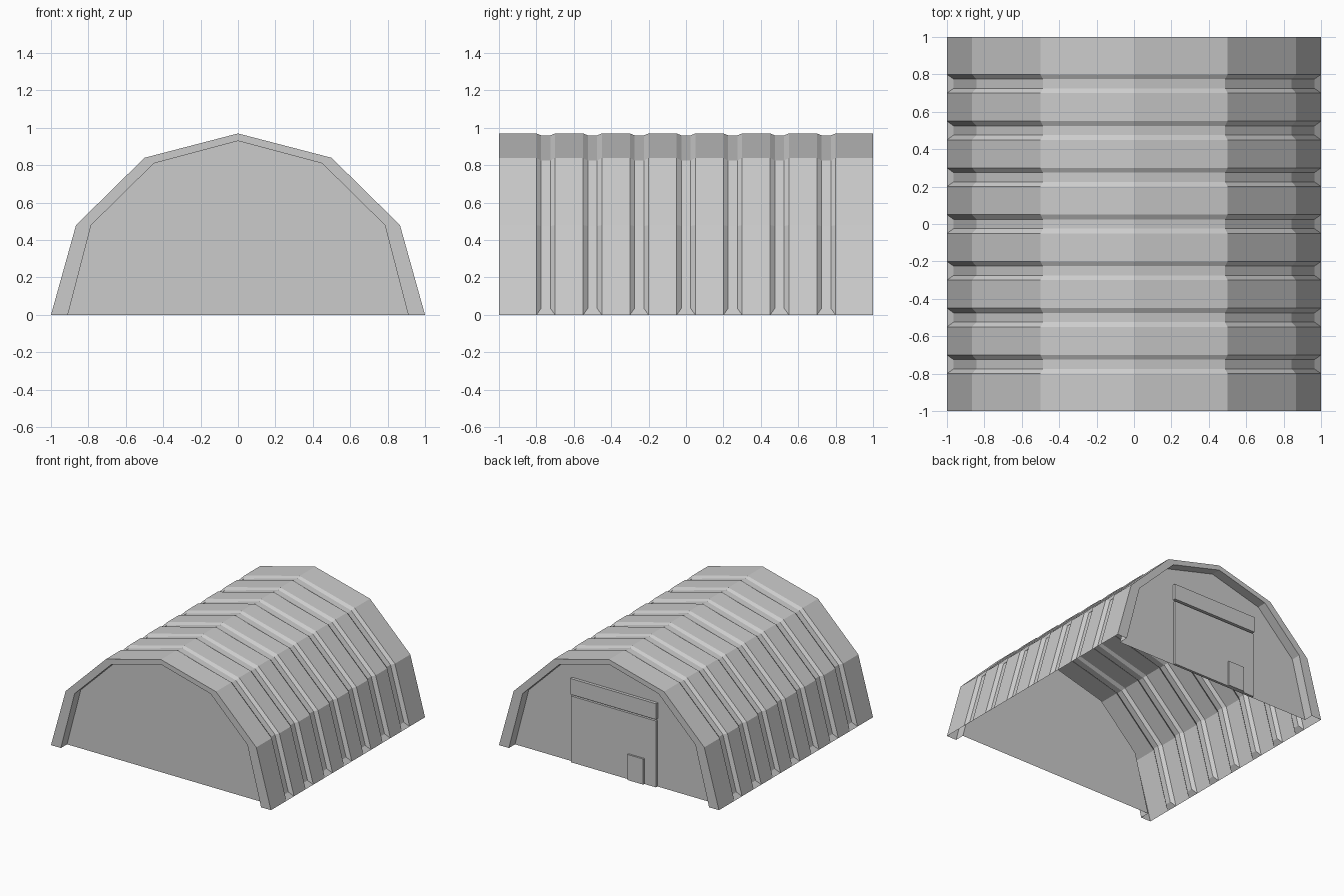
import bpy, bmesh

if "Cube" in bpy.data.objects:
    bpy.data.objects.remove(bpy.data.objects["Cube"])

# Half profiles (x, z), from the ground up to the ridge
OUTER = [(1.0, 0.0), (0.866, 0.48), (0.5, 0.84), (0.0, 0.97)]
GROOVE = [(0.965, 0.035), (0.843, 0.475), (0.487, 0.825), (0.0, 0.96)]
FRAME = [(0.91, 0.0), (0.785, 0.48), (0.45, 0.81), (0.0, 0.93)]
RECESS = 0.92


def full(half):
    return [(-x, z) for x, z in half] + [(x, z) for x, z in half[-2::-1]]


def ring(bm, half, y):
    return [bm.verts.new((x, y, z)) for x, z in full(half)]


def bridge(bm, a, b):
    for i in range(len(a) - 1):
        bm.faces.new((a[i], a[i + 1], b[i + 1], b[i]))


def finish(bm, name):
    bmesh.ops.recalc_face_normals(bm, faces=bm.faces)
    me = bpy.data.meshes.new(name)
    bm.to_mesh(me)
    bm.free()
    ob = bpy.data.objects.new(name, me)
    bpy.context.collection.objects.link(ob)
    return ob


def panel(name, x0, x1, z0, z1, y1):
    bm = bmesh.new()
    bmesh.ops.create_cube(bm, size=1)
    for v in bm.verts:
        v.co = (x1 if v.co.x > 0 else x0,
                y1 if v.co.y > 0 else RECESS - 0.001,
                z1 if v.co.z > 0 else z0)
    return finish(bm, name)


# Grooved arch shell with recessed end walls, open underneath
bm = bmesh.new()
first = last = ring(bm, OUTER, -1)
for i in range(-3, 4):
    c = i * 0.25
    a, b = ring(bm, OUTER, c - 0.05), ring(bm, GROOVE, c - 0.025)
    d, e = ring(bm, GROOVE, c + 0.025), ring(bm, OUTER, c + 0.05)
    for p, q in ((last, a), (a, b), (b, d), (d, e)):
        bridge(bm, p, q)
    # sloped foot closing each groove at the ground
    for k in (0, -1):
        bm.faces.new((a[k], b[k], d[k], e[k]))
    last = e
end = ring(bm, OUTER, 1)
bridge(bm, last, end)
for rim, s in ((first, -1), (end, 1)):
    inner, wall = ring(bm, FRAME, s), ring(bm, FRAME, s * RECESS)
    bridge(bm, rim, inner)
    bridge(bm, inner, wall)
    bm.faces.new(wall)
finish(bm, "hangar_shell")

# Back wall: large door, header box and small personnel door
panel("main_door", -0.385, 0.385, 0.0, 0.545, 0.94)
panel("door_header", -0.39, 0.39, 0.56, 0.69, 0.945)
panel("small_door", -0.28, -0.135, 0.0, 0.21, 0.955)
